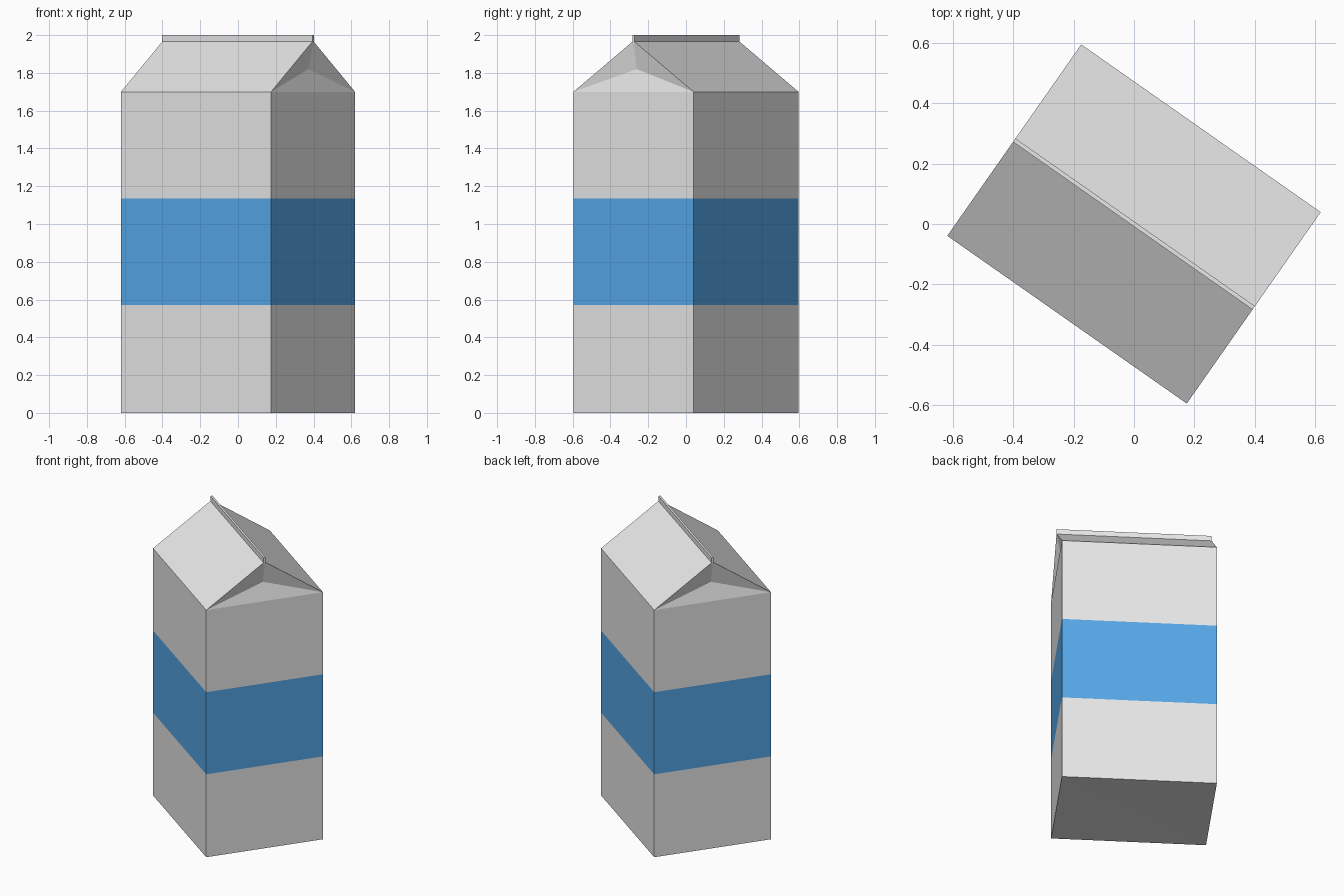
import bpy, bmesh, math

cube = bpy.data.objects.get("Cube")
if cube:
    bpy.data.objects.remove(cube, do_unlink=True)


def material(name, color):
    m = bpy.data.materials.new(name)
    m.use_nodes = True
    m.diffuse_color = (*color, 1)
    m.node_tree.nodes["Principled BSDF"].inputs["Base Color"].default_value = (*color, 1)
    return m


WHITE = material("carton white", (0.8, 0.8, 0.8))
BLUE = material("band blue", (0.105, 0.43, 0.9))

HX, HY = 0.485, 0.3875              # half length and half depth
FIN = 0.007                         # half thickness of the top seal
LEVELS = (0, 0.57, 1.135, 1.70)     # base, band bottom, band top, shoulder
RIDGE, TOP, FOLD = 1.965, 2.0, 1.82

bm = bmesh.new()


def ring(hx, hy, z):
    return [bm.verts.new((sx * hx, sy * hy, z))
            for sx, sy in ((-1, -1), (1, -1), (1, 1), (-1, 1))]


def bridge(a, b, sides=range(4)):
    for i in sides:
        j = (i + 1) % 4
        bm.faces.new((a[i], a[j], b[j], b[i]))


# Straight walls, split at the band
rings = [ring(HX, HY, z) for z in LEVELS]
for low, high in zip(rings, rings[1:]):
    bridge(low, high)

# Sloped roof panels and upright seal
shoulder = rings[-1]
ridge = ring(HX, FIN, RIDGE)
crest = ring(HX, FIN, TOP)
bridge(shoulder, ridge, (0, 2))
bridge(ridge, crest)
bm.faces.new(crest)

# Tucked-in gable ends
for i, side in ((1, 1), (3, -1)):
    j = (i + 1) % 4
    fold = bm.verts.new((side * (HX - 0.03), 0, FOLD))
    loop = (shoulder[i], shoulder[j], ridge[j], ridge[i])
    for k in range(4):
        bm.faces.new((loop[k], loop[(k + 1) % 4], fold))

# Base creased along its diagonals
centre = bm.verts.new((0, 0, 0.005))
for i in range(4):
    bm.faces.new((rings[0][i], centre, rings[0][(i + 1) % 4]))

# Blue band by height
for f in bm.faces:
    z = f.calc_center_median().z
    f.material_index = int(LEVELS[1] < z < LEVELS[2])

bmesh.ops.recalc_face_normals(bm, faces=bm.faces[:])
mesh = bpy.data.meshes.new("carton")
bm.to_mesh(mesh)
bm.free()
mesh.materials.append(WHITE)
mesh.materials.append(BLUE)
carton = bpy.data.objects.new("carton", mesh)
bpy.context.collection.objects.link(carton)
carton.rotation_euler.z = math.radians(-35)
